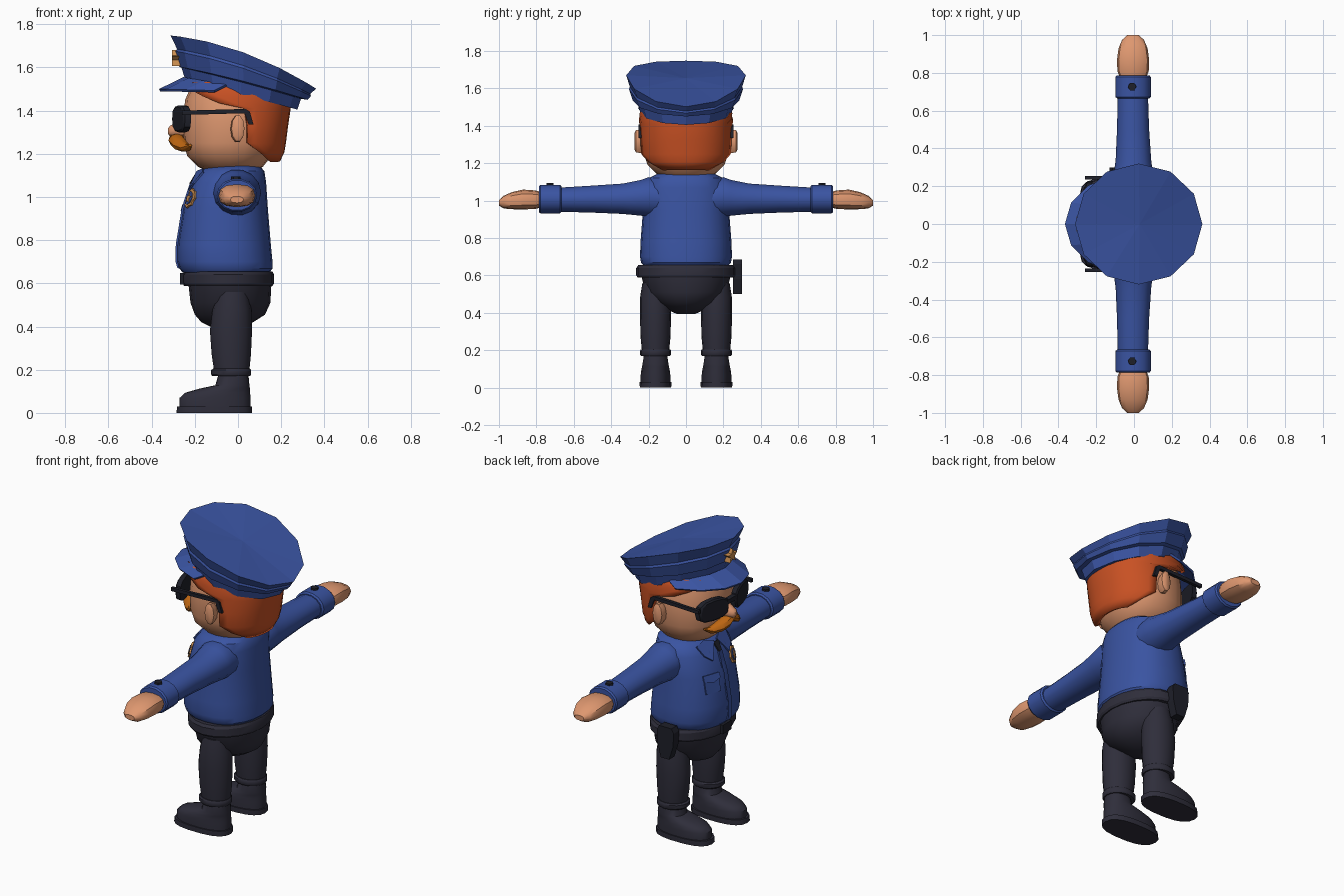
import bpy, math
from math import sin, cos, pi


def material(name, rgb):
    m = bpy.data.materials.new(name)
    m.diffuse_color = (*rgb, 1)
    return m


BLUE = material("uniform blue", (0.042, 0.088, 0.36))
DARK = material("trouser charcoal", (0.028, 0.027, 0.043))
BLACK = material("glossy black", (0.013, 0.014, 0.022))
SKIN = material("skin", (0.73, 0.31, 0.16))
HAIR = material("red hair", (0.58, 0.082, 0.017))
TACHE = material("ginger moustache", (0.5, 0.13, 0.006))
GOLD = material("badge gold", (0.6, 0.27, 0.08))


def make(name, verts, faces, mat, angle=35, thick=0):
    me = bpy.data.meshes.new(name)
    me.from_pydata(verts, [], faces)
    me.materials.append(mat)
    ob = bpy.data.objects.new(name, me)
    bpy.context.collection.objects.link(ob)
    bpy.ops.object.select_all(action='DESELECT')
    ob.select_set(True)
    bpy.context.view_layer.objects.active = ob
    bpy.ops.object.mode_set(mode='EDIT')
    bpy.ops.mesh.select_all(action='SELECT')
    bpy.ops.mesh.normals_make_consistent(inside=False)
    bpy.ops.object.mode_set(mode='OBJECT')
    if thick:
        mod = ob.modifiers.new("thickness", 'SOLIDIFY')
        mod.thickness, mod.offset = thick, 0
    if angle:
        bpy.ops.object.shade_smooth_by_angle(angle=math.radians(angle))
    return ob


def place(axis, t, a, b):
    return {'x': (t, a, b), 'y': (a, t, b), 'z': (a, b, t)}[axis]


def se(v, p):
    return math.copysign(abs(v) ** (2 / p), v)


def skin_rings(rings, closed=True):
    n, faces = len(rings[0]), []
    for i in range(len(rings) - 1):
        for j in range(n if closed else n - 1):
            k = (j + 1) % n
            faces.append((i * n + j, i * n + k, (i + 1) * n + k, (i + 1) * n + j))
    if closed:
        faces += [tuple(range(n)), tuple(range((len(rings) - 1) * n, len(rings) * n))]
    return [v for r in rings for v in r], faces


def loft(name, axis, rings, mat, n=16, p=2.0, angle=35):
    """Rings are (position, centre a, centre b, radius a, radius b)."""
    pts = [[place(axis, t, a + ra * se(cos(2 * pi * j / n), p), b + rb * se(sin(2 * pi * j / n), p))
            for j in range(n)] for t, a, b, ra, rb in rings]
    return make(name, *skin_rings(pts), mat, angle)


def body(name, rows, mat, n=20, p=2.0, y=0, angle=35):
    """Rows are (z, back-to-front x0, x1, half width)."""
    return loft(name, 'z', [(z, (x0 + x1) / 2, y, (x1 - x0) / 2, h) for z, x0, x1, h in rows], mat, n, p, angle)


def prism(name, axis, outline, lo, hi, mat):
    return make(name, *skin_rings([[place(axis, t, a, b) for a, b in outline] for t in (lo, hi)]), mat, 0)


def star(cy, cz, r, n=5, inner=0.45):
    return [(cy + r * (1, inner)[i % 2] * sin(pi * i / n), cz + r * (1, inner)[i % 2] * cos(pi * i / n))
            for i in range(2 * n)]


# Trousers and belt
body("trousers_seat", [(.395, -.12, .0, .05), (.42, -.17, .07, .11), (.455, -.2, .125, .165),
                       (.51, -.22, .15, .215), (.6, -.23, .155, .24)], DARK)
body("belt", [(.588, -.25, .16, .258), (.6, -.257, .167, .266), (.64, -.257, .167, .266),
              (.655, -.25, .16, .255)], DARK, angle=25)
prism("belt_buckle", 'x', [(-.04, .595), (.04, .595), (.04, .648), (-.04, .648)], -.268, -.24, BLACK)
prism("holster", 'y', [(-.1, .5), (-.045, .5), (-.025, .58), (-.02, .66), (-.035, .685), (-.115, .685),
                       (-.13, .66), (-.125, .58)], .25, .3, BLACK)

# Shirt body, wide at the belly
P = 2.3
SHIRT = [(.65, -.255, .145, .225), (.668, -.272, .16, .24), (.7, -.281, .16, .246), (.78, -.28, .152, .243),
         (.95, -.252, .138, .23), (1.07, -.213, .13, .228), (1.12, -.18, .122, .2), (1.145, -.13, .1, .15)]
body("shirt", SHIRT, BLUE, 24, P)
body("collar_band", [(1.09, -.165, .09, .14), (1.155, -.15, .085, .13)], BLUE)


def shirt_x(y, z):
    """Front surface of the shirt at a given width and height."""
    for a, b in zip(SHIRT, SHIRT[1:]):
        if a[0] <= z <= b[0]:
            t = (z - a[0]) / (b[0] - a[0])
            x0, x1, h = (a[i] + t * (b[i] - a[i]) for i in (1, 2, 3))
            return (x0 + x1) / 2 - (x1 - x0) / 2 * max(0, 1 - abs(y / h) ** P) ** (1 / P)
    return -.15


def patch(name, outline, mat, lift=.004, thick=.009):
    """Thin plate that follows the shirt front."""
    verts = [(shirt_x(y, z) - lift, y, z) for y, z in outline]
    return make(name, verts, [tuple(range(len(verts)))], mat, 0, thick)


zs = [.67, .7, .78, .86, .95, 1.01, 1.06]
patch("button_placket", [(-.016, z) for z in zs] + [(.016, z) for z in reversed(zs)], BLUE)
patch("tie_knot", [(-.022, 1.11), (.022, 1.11), (.012, 1.06), (-.012, 1.06)], BLACK, .006)
for s in (-1, 1):
    patch("collar_flap", [(s * .012, 1.118), (s * .07, 1.13), (s * .135, 1.115), (s * .12, 1.065),
                          (s * .075, 1.03)], BLUE, .008)
patch("chest_pocket", [(.06, .86), (.15, .86), (.15, .95), (.06, .95)], BLUE)
patch("pocket_flap", [(.055, .935), (.105, .92), (.155, .935), (.155, .965), (.055, .965)], BLUE, .01)
patch("badge_rim", star(-.12, .995, .046, 8, .85), GOLD, .005)
patch("badge_field", star(-.12, .995, .031, 8, .95), BLUE, .008)
patch("badge_star", star(-.12, .995, .026), GOLD, .011)

for s in (-1, 1):
    # Legs and boots
    yc = s * .163
    body("leg", [(.19, -.11, .052, .072), (.27, -.122, .06, .08), (.38, -.13, .065, .083), (.48, -.118, .062, .083),
                 (.56, -.1, .05, .07)], DARK, 16, y=yc)
    body("trouser_cuff", [(.17, -.118, .056, .078), (.178, -.125, .061, .083), (.198, -.125, .061, .083),
                          (.205, -.115, .056, .078)], DARK, 16, y=yc)
    body("boot_sole", [(0, -.285, .065, .085), (.03, -.282, .065, .086)], DARK, 18, 2.5, yc)
    body("boot", [(.03, -.272, .058, .08), (.07, -.27, .058, .08), (.093, -.245, .056, .077), (.112, -.18, .055, .073),
                  (.128, -.105, .053, .07), (.18, -.09, .048, .062)], DARK, 18, 2.3, yc)

    # Arms, cuffs and hands
    loft("sleeve", 'y', [(s * y, x, z, rx, rz) for y, x, z, rx, rz in
                         [(.14, -.005, 1.01, .11, .1), (.2, -.005, 1.02, .112, .108), (.24, -.004, 1.015, .107, .098),
                          (.34, -.003, 1.01, .094, .083), (.5, -.005, 1.008, .085, .074),
                          (.68, -.006, 1.005, .08, .066)]], BLUE, 14)
    loft("sleeve_cuff", 'y', [(s * y, -.005, 1.008, r, r - .016) for y, r in
                              [(.665, .085), (.673, .094), (.778, .094), (.787, .087)]], BLUE, 14)
    loft("cuff_button", 'z', [(1.07, -.01, s * .727, .024, .024), (1.094, -.01, s * .727, .022, .022)], BLACK, 6)
    loft("hand", 'y', [(s * y, -.005, z, rx, rz) for y, z, rx, rz in
                       [(.775, 1.005, .07, .042), (.81, 1.005, .083, .05), (.87, 1.006, .085, .053),
                        (.93, 1.0, .077, .046), (.975, .992, .058, .034), (1.0, .988, .03, .015)]], SKIN, 12, 2.5)

# Head
body("head", [(1.115, -.13, .07, .1), (1.14, -.185, .115, .155), (1.19, -.235, .155, .205), (1.25, -.252, .18, .226),
              (1.35, -.255, .2, .231), (1.45, -.245, .2, .225), (1.53, -.21, .17, .19)], SKIN, 20, 2.2)

# Hair shell wrapping the back, cut by a hairline x at each height
rings = []
for z, x1, h, line in [(1.168, .185, .19, .14), (1.21, .205, .222, .09), (1.25, .212, .237, .035), (1.33, .222, .241, .035),
                       (1.41, .234, .242, .02), (1.435, .234, .241, -.08), (1.465, .23, .238, -.15),
                       (1.49, .225, .234, -.2), (1.53, .2, .215, -.2)]:
    c, r = (x1 - .265) / 2, (x1 + .265) / 2
    lim = math.acos((line - c) / r)
    rings.append([(c + r * se(cos(lim * k / 7), 2.2), h * se(sin(lim * k / 7), 2.2), z) for k in range(-7, 8)])
make("hair", *skin_rings(rings, False), HAIR, 30, .02)

# Face
loft("nose", 'x', [(-.235, 0, 1.32, .04, .045), (-.285, 0, 1.31, .036, .038), (-.315, 0, 1.305, .025, .026),
                   (-.325, 0, 1.305, .01, .012)], SKIN, 10)
for s in (-1, 1):
    loft("ear", 'y', [(s * .215, -.005, 1.315, .025, .05), (s * .245, -.003, 1.315, .032, .064),
                      (s * .268, 0, 1.318, .03, .062), (s * .276, 0, 1.318, .018, .045)], SKIN, 10)
    loft("moustache", 'y', [(s * y, x, z, rx, rz) for y, x, z, rx, rz in
                            [(0, -.285, 1.277, .033, .02), (.04, -.285, 1.262, .037, .03), (.08, -.265, 1.24, .035, .028),
                             (.115, -.24, 1.228, .025, .018), (.145, -.222, 1.24, .008, .006)]], TACHE, 8)
    lens = loft("sunglass_lens", 'x', [(-.305, s * .128, 1.362, .09, .055), (-.298, s * .128, 1.362, .1, .063),
                                       (-.27, s * .128, 1.362, .1, .063)], BLACK, 12, 2.8)
    for v in lens.data.vertices:
        v.co.x += .28 * max(0, abs(v.co.y) - .04)
    prism("sunglass_arm", 'y', [(-.26, 1.38), (-.26, 1.4), (.035, 1.408), (.055, 1.395), (.072, 1.335),
                                (.05, 1.335), (.03, 1.388)], s * .236, s * .254, BLACK)
prism("sunglass_bridge", 'x', [(-.04, 1.37), (.04, 1.37), (.04, 1.395), (-.04, 1.395)], -.303, -.275, BLACK)


# Cap: twelve-sided rings on a plane sloping down to the back
def cap_ring(xf, zf, xb, zb, h, bow):
    out = []
    for j in range(12):
        c, sn = cos(pi * j / 6), sin(pi * j / 6)
        t = (c + 1) / 2
        out.append((xf + (xb - xf) * t, h * sn, zf + (zb - zf) * t + bow * sn * sn))
    return out


verts, faces = skin_rings([cap_ring(-.245, 1.545, .275, 1.405, .245, 0), cap_ring(-.262, 1.6, .292, 1.455, .262, .005),
                           cap_ring(-.272, 1.603, .322, 1.45, .285, .01), cap_ring(-.29, 1.675, .338, 1.468, .305, .025),
                           cap_ring(-.282, 1.685, .335, 1.478, .3, .027), cap_ring(-.312, 1.748, .362, 1.502, .32, .045)])
faces.pop()
verts.append((.03, 0, 1.655))
faces += [(60 + j, 60 + (j + 1) % 12, 72) for j in range(12)]
make("cap", verts, faces, BLUE, 0)

# Cap peak
ang = [math.radians(a) for a in range(-75, 76, 25)]
inner = [(.015 - .265 * cos(a), .245 * sin(a), 1.505 + .045 * cos(a)) for a in ang]
outer = [(-.02 - .343 * cos(a), .262 * sin(a), 1.487 + .008 * cos(a)) for a in ang]
make("cap_peak", *skin_rings([inner, outer], False), BLUE, 0, .012)
prism("cap_star", 'x', star(0, 1.64, .042), -.305, -.265, GOLD)
